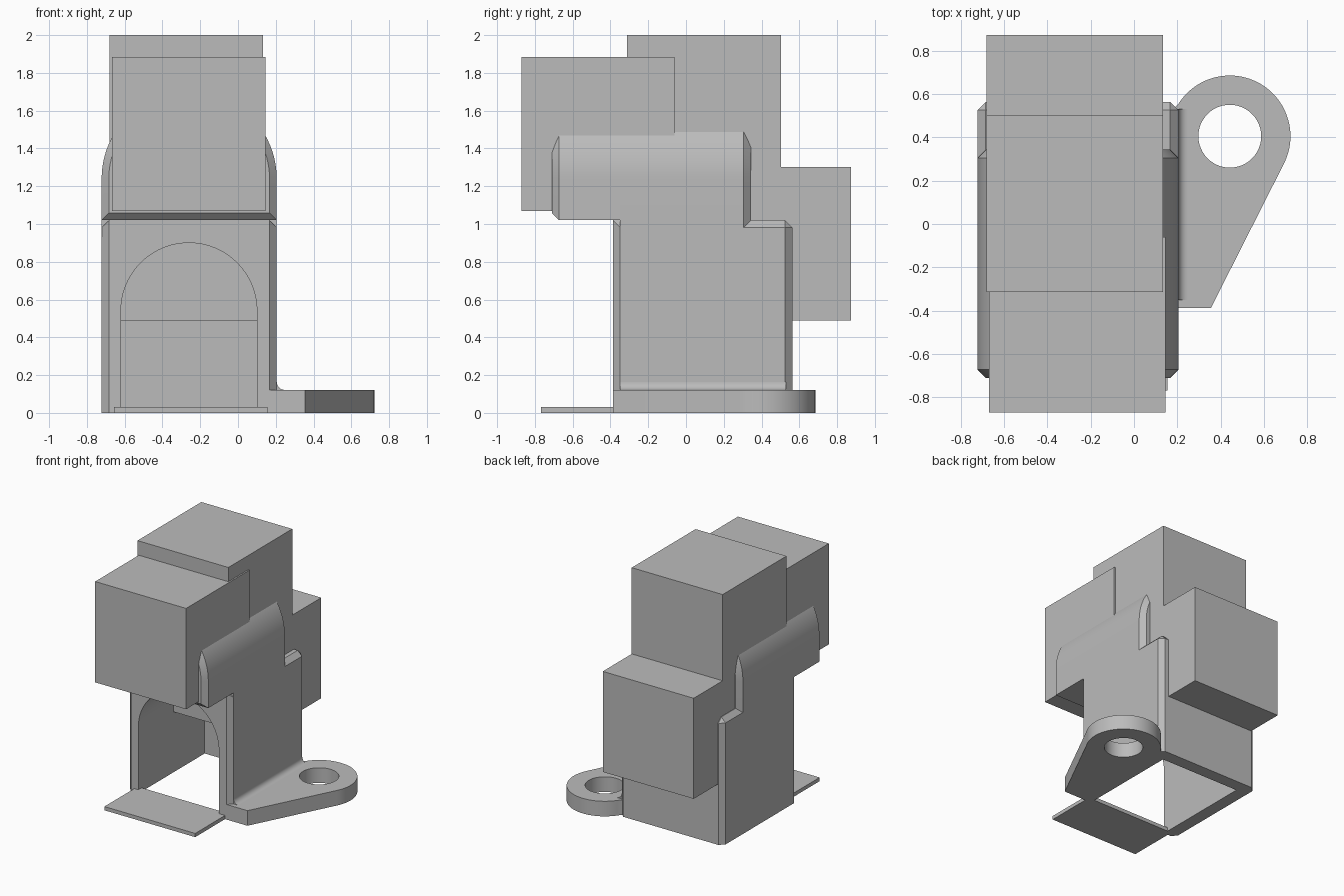
import bpy, bmesh, math
from math import radians, cos, sin

cube = bpy.data.objects.get("Cube")
if cube:
    bpy.data.objects.remove(cube, do_unlink=True)

grey = bpy.data.materials.new("plain grey")
grey.use_nodes = True
COLOUR = (0.5, 0.5, 0.5, 1)
grey.diffuse_color = COLOUR
grey.node_tree.nodes["Principled BSDF"].inputs["Base Color"].default_value = COLOUR


def arc(cx, cy, r, a0, a1, n=32):
    angles = [radians(a0 + (a1 - a0) * i / n) for i in range(n + 1)]
    return [(cx + r * cos(a), cy + r * sin(a)) for a in angles]


def prism(name, outline, axis, lo, hi, chamfer=0, pick=None):
    """Extrude an outline along y (xz points) or z (xy points), then chamfer picked edges."""
    bm = bmesh.new()
    place = (lambda p: (p[0], lo, p[1])) if axis == "y" else (lambda p: (p[0], p[1], lo))
    face = bm.faces.new([bm.verts.new(place(p)) for p in outline])
    new = bmesh.ops.extrude_face_region(bm, geom=[face])["geom"]
    step = (0, hi - lo, 0) if axis == "y" else (0, 0, hi - lo)
    bmesh.ops.translate(bm, vec=step, verts=[v for v in new if isinstance(v, bmesh.types.BMVert)])
    bmesh.ops.recalc_face_normals(bm, faces=bm.faces)
    if chamfer:
        edges = [e for e in bm.edges if pick((e.verts[0].co + e.verts[1].co) / 2,
                                             e.verts[1].co - e.verts[0].co)]
        bmesh.ops.bevel(bm, geom=edges, offset=chamfer, segments=1, profile=0.5, affect="EDGES")
    mesh = bpy.data.meshes.new(name)
    bm.to_mesh(mesh)
    bm.free()
    mesh.materials.append(grey)
    obj = bpy.data.objects.new(name, mesh)
    bpy.context.collection.objects.link(obj)
    return obj


def box(name, x, y, z, chamfer=0, pick=None):
    corners = [(x[0], y[0]), (x[1], y[0]), (x[1], y[1]), (x[0], y[1])]
    return prism(name, corners, "z", z[0], z[1], chamfer, pick)


def activate(obj):
    bpy.ops.object.select_all(action="DESELECT")
    obj.select_set(True)
    bpy.context.view_layer.objects.active = obj


def cut(obj, cutter):
    mod = obj.modifiers.new("cut", "BOOLEAN")
    mod.operation, mod.solver, mod.object = "DIFFERENCE", "EXACT", cutter
    activate(obj)
    bpy.ops.object.modifier_apply(modifier=mod.name)
    bpy.data.objects.remove(cutter, do_unlink=True)


LEFT, RIGHT, MID = -0.722, 0.205, -0.2585
FRONT, BACK, DECK = -0.387, 0.563, 1.02
CH = 0.038

# Lower housing: chamfered upright and top edges, arched hollow open at front and floor
body = box("lower_housing", (LEFT, RIGHT), (FRONT, BACK), (0, DECK), CH,
           lambda m, d: abs(d.z) > 0.1 or (m.z > 1 and m.y > FRONT + 0.01))
tunnel = [(-0.62, -0.1), (0.1, -0.1)] + arc(-0.26, 0.54, 0.36, 0, 180, 48)
cut(body, prism("hollow_cutter", tunnel, "y", -0.6, 0.46))

# Neck closing the joint between housing and hood
neck = box("neck", (LEFT, RIGHT), (-0.35, 0.343), (0.93, 1.1), CH,
           lambda m, d: abs(d.z) > 0.1 and m.y > 0)

# Overhanging round-topped hood with chamfered ends
hood_outline = [(LEFT, DECK), (RIGHT, DECK)] + arc(MID, 1.24, RIGHT - MID, 0, 180, 48)
hood = prism("hood", hood_outline, "y", -0.71, 0.343, CH, lambda m, d: abs(d.y) < 0.01)

# Three blocks stacked through the hood and housing
box("front_block", (-0.668, 0.145), (-0.87, -0.06), (1.07, 1.885))
box("top_block", (-0.68, 0.133), (-0.313, 0.503), (1.19, 2.0))
box("rear_block", (-0.68, 0.133), (0.06, 0.873), (0.49, 1.303))

# Thin plate on the ground at the front
box("floor_plate", (-0.657, 0.155), (-0.768, -0.345), (0, 0.03))

# Mounting ear with a bolt hole, and the fillet joining it to the housing
ear_outline = [(0.15, FRONT), (0.355, FRONT)] + arc(0.442, 0.405, 0.28, -26.7, 147, 48) + [(0.15, 0.5)]
ear = prism("mounting_ear", ear_outline, "z", 0, 0.122)
cut(ear, prism("hole_cutter", arc(0.442, 0.405, 0.145, 0, 352.5, 47), "z", -0.1, 0.3))
fillet = prism("ear_fillet", [(0.19, 0.11), (0.247, 0.11)] + arc(0.247, 0.164, 0.042, 270, 180, 8)
               + [(0.19, 0.164)], "y", -0.35, 0.53)

for part in (body, hood, ear, fillet):
    activate(part)
    bpy.ops.object.shade_smooth_by_angle(angle=radians(30))
